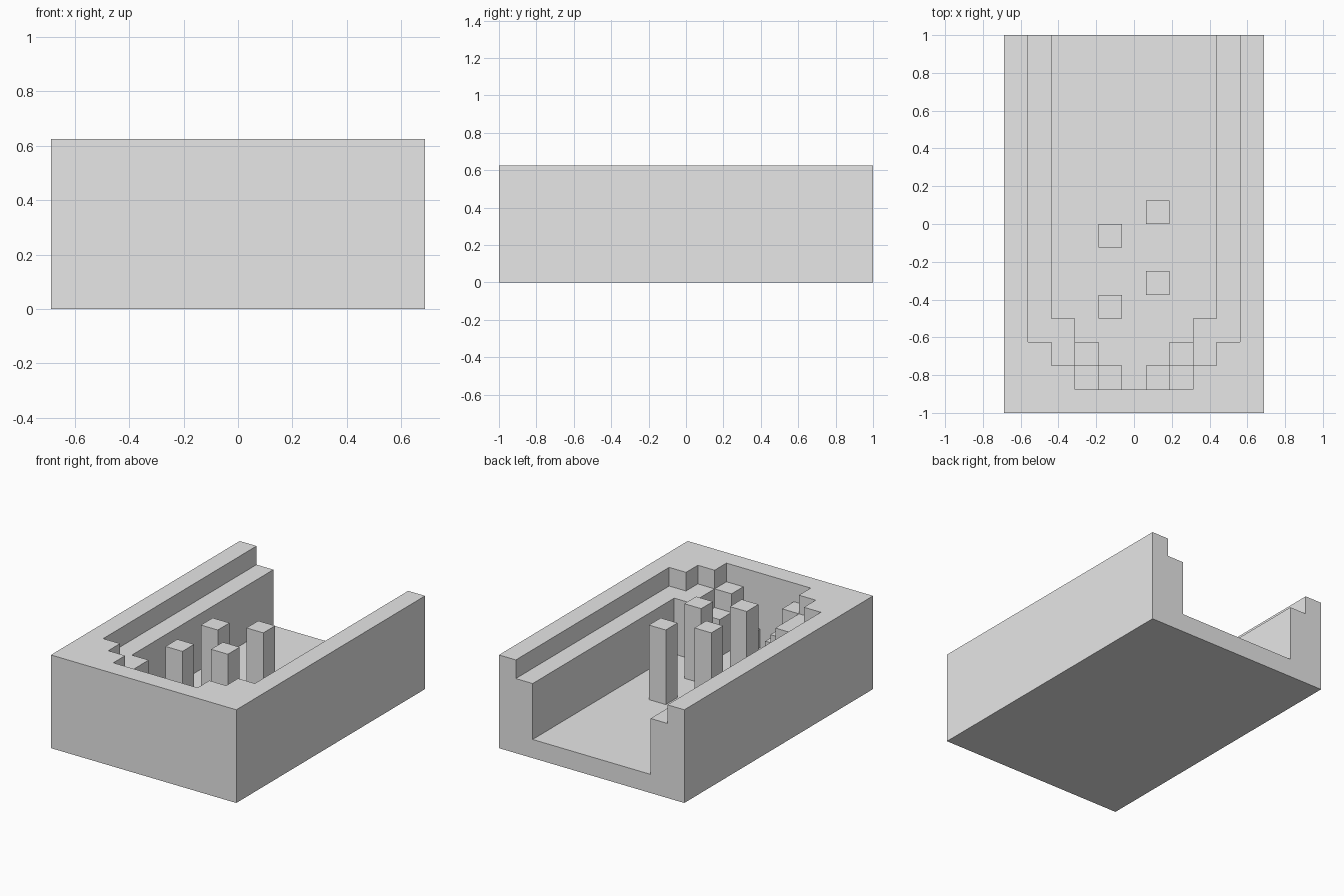
import bpy
import bmesh

old = bpy.data.objects.get("Cube")
if old:
    bpy.data.objects.remove(old, do_unlink=True)

U = 0.125               # size of one grid cell
NX, NY, TOP = 11, 16, 5  # block size in cells

grey = bpy.data.materials.new("light grey")
grey.use_nodes = True
grey.diffuse_color = (0.8, 0.8, 0.8, 1)
grey.node_tree.nodes["Principled BSDF"].inputs["Base Color"].default_value = (0.8, 0.8, 0.8, 1)


def height(i, j):
    """Height in cells of the stepped basin, mirrored about the middle column."""
    i = min(i, NX - 1 - i)
    rim = {0: NX, 1: 3, 2: 2}.get(j, 1)      # columns of full-height wall
    ledge = {1: 4, 2: 3, 3: 3}.get(j, 2)     # columns up to the inner ledge
    if i < rim:
        return TOP
    if (i, j) == (4, 1):                     # lowest step
        return 2
    if (i, j) == (3, 2):                     # middle step
        return 3
    return 4 if i < ledge else 1


def finish(name, bm):
    bmesh.ops.remove_doubles(bm, verts=bm.verts, dist=1e-4)
    bmesh.ops.recalc_face_normals(bm, faces=bm.faces)
    bmesh.ops.dissolve_limit(bm, angle_limit=0.01, verts=bm.verts, edges=bm.edges)
    mesh = bpy.data.meshes.new(name)
    bm.to_mesh(mesh)
    bm.free()
    mesh.materials.append(grey)
    obj = bpy.data.objects.new(name, mesh)
    bpy.context.collection.objects.link(obj)
    return obj


def quad(bm, corners):
    bm.faces.new([bm.verts.new(((x - NX / 2) * U, (y - NY / 2) * U, z * U))
                  for x, y, z in corners])


# Basin: walls, ledge, corner steps and floor as one closed shell
bm = bmesh.new()
for i in range(NX):
    for j in range(NY):
        h = height(i, j)
        for z in (0, h):
            quad(bm, [(i, j, z), (i + 1, j, z), (i + 1, j + 1, z), (i, j + 1, z)])
        sides = [((i - 1, j), (i, j), (i, j + 1)),
                 ((i + 1, j), (i + 1, j), (i + 1, j + 1)),
                 ((i, j - 1), (i, j), (i + 1, j)),
                 ((i, j + 1), (i, j + 1), (i + 1, j + 1))]
        for (ni, nj), a, b in sides:
            inside = 0 <= ni < NX and 0 <= nj < NY
            low = height(ni, nj) if inside else 0
            for z in range(low, h):
                quad(bm, [(*a, z), (*b, z), (*b, z + 1), (*a, z + 1)])
finish("basin", bm)

# Four square pillars standing on the floor
for n, (i, j) in enumerate([(4, 4), (6, 5), (4, 7), (6, 8)], 1):
    bm = bmesh.new()
    bmesh.ops.create_cube(bm, size=1)
    for v in bm.verts:
        v.co.x = (v.co.x + i + 0.5 - NX / 2) * U
        v.co.y = (v.co.y + j + 0.5 - NY / 2) * U
        v.co.z = TOP * U if v.co.z > 0 else U
    finish(f"pillar_{n}", bm)
